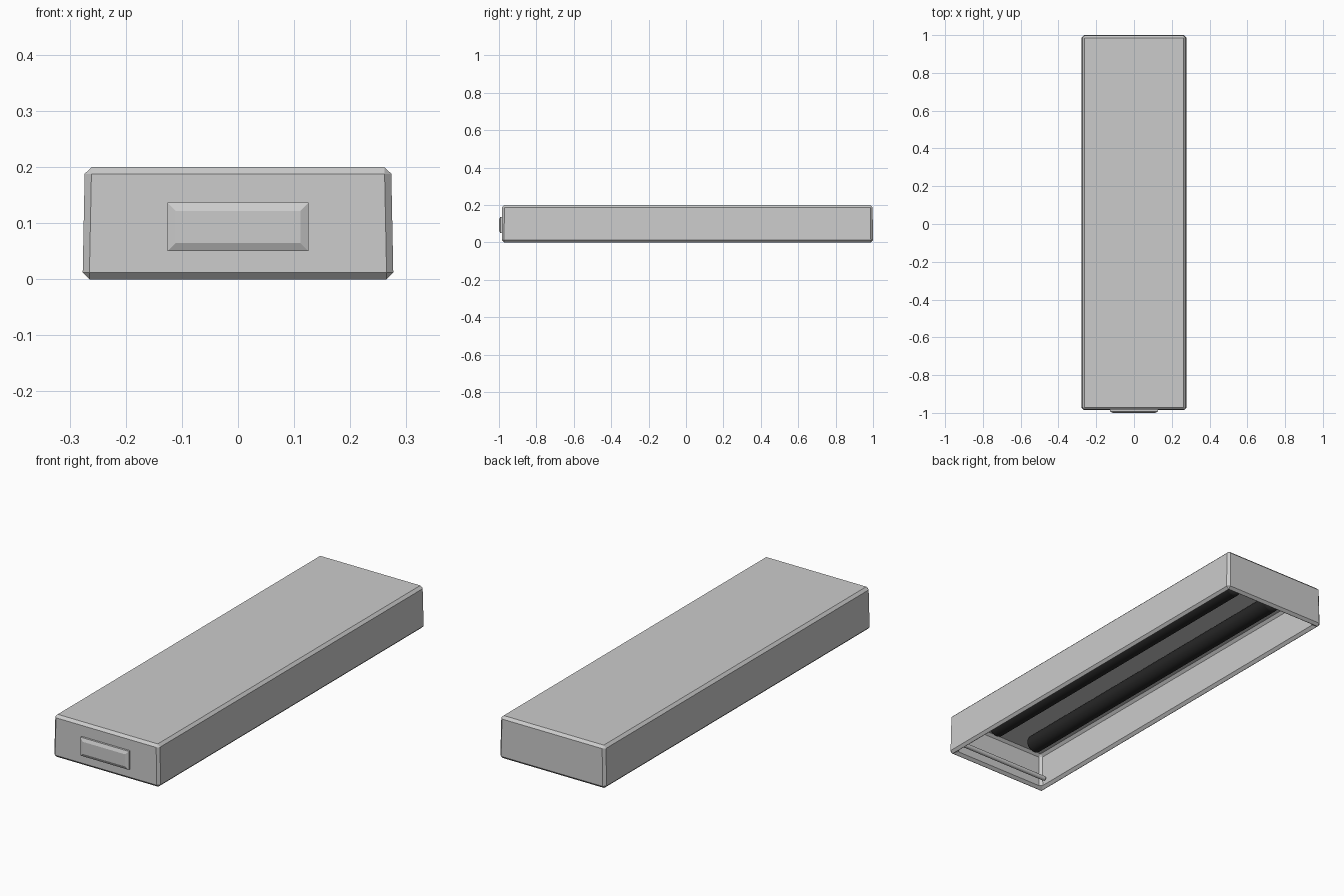
import bpy, bmesh, math

if "Cube" in bpy.data.objects:
    bpy.data.objects.remove(bpy.data.objects["Cube"])


def ring_mesh(name, rings):
    """Skin a stack of four-point rings and cap both ends."""
    bm = bmesh.new()
    loops = [[bm.verts.new(p) for p in ring] for ring in rings]
    for a, b in zip(loops, loops[1:]):
        for i in range(4):
            j = (i + 1) % 4
            bm.faces.new((a[i], a[j], b[j], b[i]))
    bm.faces.new(loops[0])
    bm.faces.new(loops[-1])
    bmesh.ops.recalc_face_normals(bm, faces=bm.faces)
    mesh = bpy.data.meshes.new(name)
    bm.to_mesh(mesh)
    bm.free()
    ob = bpy.data.objects.new(name, mesh)
    bpy.context.collection.objects.link(ob)
    return ob


def bevel(ob, width, segments=1):
    mod = ob.modifiers.new("bevel", 'BEVEL')
    mod.width = width
    mod.segments = segments
    mod.limit_method = 'ANGLE'
    mod.angle_limit = math.radians(30)


def flat_ring(hx, hy, z, cy=0.0075):
    return [(sx * hx, cy + sy * hy, z) for sx, sy in ((-1, -1), (1, -1), (1, 1), (-1, 1))]


def front_ring(hx, hz, y, cz=0.0935):
    return [(sx * hx, y, cz + sz * hz) for sx, sz in ((-1, -1), (1, -1), (1, 1), (-1, 1))]


def rod(name, radius, length, location, rotation, round_end):
    bpy.ops.mesh.primitive_cylinder_add(vertices=32, radius=radius, depth=length,
                                        location=location, rotation=rotation)
    ob = bpy.context.object
    ob.name = name
    bevel(ob, round_end, 3)
    bpy.ops.object.shade_smooth_by_angle(angle=math.radians(40))
    return ob


# hollow housing, open at the bottom, slightly narrower at the top
housing = ring_mesh("housing", [
    flat_ring(0.273, 0.990, 0.20),
    flat_ring(0.277, 0.9925, 0.0),
    flat_ring(0.251, 0.9665, 0.0),
    flat_ring(0.248, 0.964, 0.172),
])
bevel(housing, 0.012)

# raised plate on the front end
ring_mesh("front_plate", [
    front_ring(0.126, 0.0435, -0.975),
    front_ring(0.126, 0.0435, -0.993),
    front_ring(0.111, 0.0285, -1.0),
])

# two dark rollers under the ceiling
black = bpy.data.materials.new("black")
black.diffuse_color = (0.02, 0.02, 0.02, 1)
black.use_nodes = True
black.node_tree.nodes["Principled BSDF"].inputs["Base Color"].default_value = black.diffuse_color
for side, label in ((-1, "left"), (1, "right")):
    tube = rod(label + "_tube", 0.041, 1.70, (side * 0.112, 0, 0.131),
               (math.pi / 2, 0, 0), 0.012)
    tube.data.materials.append(black)

# thin cross bar near the front of the opening
rod("cross_bar", 0.011, 0.48, (0, -0.92, 0.032), (0, math.pi / 2, 0), 0.004)
